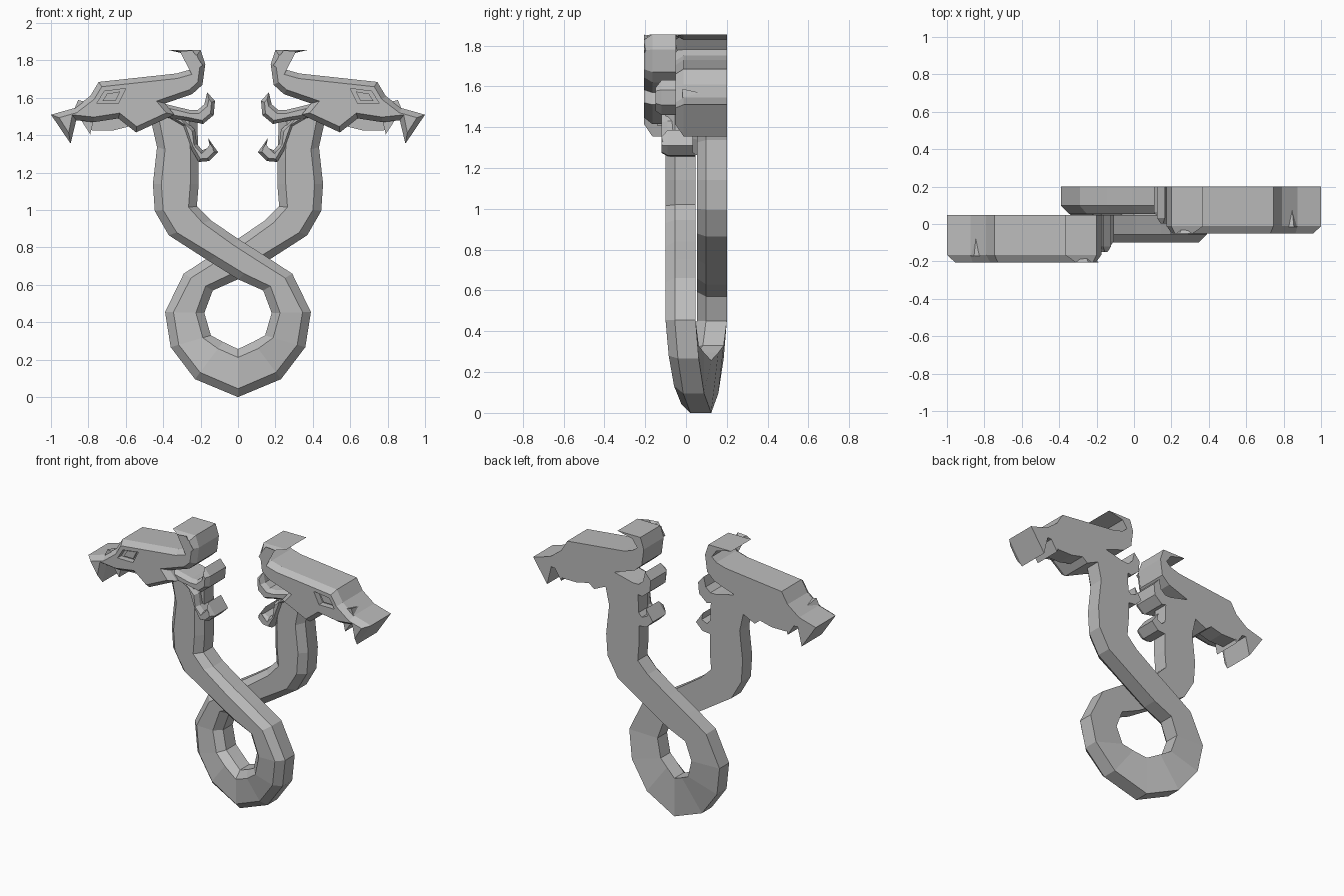
import bpy, bmesh
from mathutils import Vector

cube = bpy.data.objects.get("Cube")
if cube:
    bpy.data.objects.remove(cube, do_unlink=True)

stone = bpy.data.materials.new("plain grey")
stone.use_nodes = True
GREY = (0.5, 0.5, 0.5, 1)
stone.diffuse_color = GREY
stone.node_tree.nodes["Principled BSDF"].inputs["Base Color"].default_value = GREY

BACK = 0.047          # flat rear plane of the front half
SHIFT = 0.153         # the mirrored half sits this much further back


def finish(name, bm):
    """Turn a bmesh into a named, coloured object."""
    bmesh.ops.recalc_face_normals(bm, faces=bm.faces)
    mesh = bpy.data.meshes.new(name)
    bm.to_mesh(mesh)
    bm.free()
    mesh.materials.append(stone)
    obj = bpy.data.objects.new(name, mesh)
    bpy.context.collection.objects.link(obj)
    return obj


def inset(points, amount):
    """Shrink a closed outline, limiting the mitre at sharp tips."""
    pts = [Vector(p) for p in points]
    count = len(pts)
    area = sum(pts[i - 1].x * pts[i].y - pts[i].x * pts[i - 1].y for i in range(count))
    turn = 1 if area > 0 else -1
    result = []
    for i, p in enumerate(pts):
        before = (p - pts[i - 1]).normalized()
        after = (pts[(i + 1) % count] - p).normalized()
        n1 = Vector((-before.y, before.x)) * turn
        n2 = Vector((-after.y, after.x)) * turn
        mitre = n1 + n2
        length = mitre.length
        scale = min(2 / max(length, 0.01), 2.2)
        result.append(p + mitre.normalized() * amount * scale)
    return result


def slab(name, outline, front, back=BACK, bevel=0.0, depth=0.04):
    """Extrude an outline along y, with a bevelled front rim."""
    bm = bmesh.new()
    layers = [(back, outline)]
    if bevel:
        layers += [(front + depth, outline), (front, inset(outline, bevel))]
    else:
        layers += [(front, outline)]
    rings = [[bm.verts.new((p[0], y, p[1])) for p in pts] for y, pts in layers]
    for a, b in zip(rings, rings[1:]):
        for i in range(len(a)):
            bm.faces.new((a[i - 1], a[i], b[i], b[i - 1]))
    bm.faces.new(rings[0])
    bm.faces.new(rings[-1])
    return finish(name, bm)


def mirrored(obj):
    """Copy a part to the other side, set back in depth."""
    bm = bmesh.new()
    bm.from_mesh(obj.data)
    for v in bm.verts:
        v.co.x *= -1
        v.co.y += SHIFT
    name = obj.name
    obj.name = "right_" + name
    finish("left_" + name, bm)


# Body: hand-placed pairs of inner edge, outer edge and setback
half = [
    ((-.47, 1.5), (-.22, 1.52), 0), ((-.433, 1.337), (-.21, 1.27), 0),
    ((-.455, 1.14), (-.21, 1.14), 0), ((-.445, .995), (-.22, 1.02), 0),
    ((-.37, .865), (-.145, .945), 0), ((-.155, .727), (.01, .84), 0),
    ((0, .63), (.145, .755), 0), ((.135, .57), (.29, .66), 0),
    ((.18, .45), (.39, .455), 0), ((.145, .33), (.36, .267), .1),
    ((.08, .295), (.23, .096), .27), ((0, .257), (0, 0), .5),
]
other = [((-a[0], a[1]), (-b[0], b[1]), 1 - d) for a, b, d in reversed(half[:-1])]
bm = bmesh.new()
rings = []
for a, b, d in half + other:
    a, b = Vector(a), Vector(b)
    step = (b - a).normalized() * 0.045
    front, back = -0.1 + d * SHIFT, BACK + d * SHIFT
    section = [(a, back), (a, front + .045), (a + step, front),
               (b - step, front), (b, front + .045), (b, back)]
    rings.append([bm.verts.new((p.x, y, p.y)) for p, y in section])
for r, s in zip(rings, rings[1:]):
    for i in range(len(r)):
        bm.faces.new((r[i - 1], r[i], s[i], s[i - 1]))
bm.faces.new(rings[0])
bm.faces.new(rings[-1])
finish("looped_body", bm)

# Head with swept horn, brow, snout and front fang
head = slab("head", [
    (-.37, 1.855), (-.2, 1.855), (-.175, 1.78), (-.19, 1.67), (-.245, 1.62),
    (-.39, 1.57), (-.34, 1.51), (-.545, 1.415), (-.64, 1.49), (-.77, 1.47),
    (-.865, 1.48), (-.895, 1.355), (-1, 1.51), (-.875, 1.545), (-.79, 1.61),
    (-.745, 1.685), (-.33, 1.73), (-.26, 1.75), (-.225, 1.78), (-.26, 1.83),
], front=-.205, bevel=.027)

# Eye socket: slanted recess cut into the face
socket = slab("eye_cutter", [(-.755, 1.57), (-.715, 1.635), (-.6, 1.65), (-.64, 1.57)],
              front=-.3, back=-.165)
socket.hide_render = True
cut = head.modifiers.new("eye", "BOOLEAN")
cut.object = socket
cut.operation = "DIFFERENCE"
cut.solver = "EXACT"
bpy.context.view_layer.update()
carved = bpy.data.meshes.new_from_object(
    head.evaluated_get(bpy.context.evaluated_depsgraph_get()))
head.modifiers.clear()
head.data = carved
bpy.data.objects.remove(socket, do_unlink=True)
mirrored(head)

# Eye: sloped lozenge inside the socket
mirrored(slab("eye", [(-.725, 1.582), (-.7, 1.622), (-.63, 1.634), (-.655, 1.582)],
              front=-.18, back=-.16))

# Lower jaw and side tooth
mirrored(slab("jaw", [(-.82, 1.49), (-.78, 1.425), (-.67, 1.425), (-.47, 1.475),
                      (-.44, 1.56), (-.75, 1.53)], front=-.07))
mirrored(slab("side_tooth", [(-.845, 1.49), (-.79, 1.405), (-.77, 1.49)], front=-.14))

# Nostril ridge: small wedge on the snout
bm = bmesh.new()
for p in [(-.875, -.17, 1.54), (-.82, -.17, 1.58), (-.855, -.17, 1.588), (-.845, -.07, 1.565)]:
    bm.verts.new(p)
bmesh.ops.convex_hull(bm, input=bm.verts)
mirrored(finish("nostril", bm))

# Curled spines behind the head
mirrored(slab("upper_spine", [
    (-.4, 1.57), (-.257, 1.535), (-.215, 1.535), (-.18, 1.565), (-.165, 1.63),
    (-.123, 1.583), (-.13, 1.508), (-.187, 1.46), (-.283, 1.48), (-.42, 1.5),
], front=-.15, bevel=.018, depth=.03))
mirrored(slab("lower_spine", [
    (-.33, 1.53), (-.23, 1.43), (-.22, 1.353), (-.19, 1.32), (-.15, 1.337),
    (-.16, 1.385), (-.107, 1.31), (-.155, 1.262), (-.21, 1.257), (-.257, 1.337),
    (-.295, 1.445), (-.39, 1.5),
], front=-.12, bevel=.016, depth=.03))
